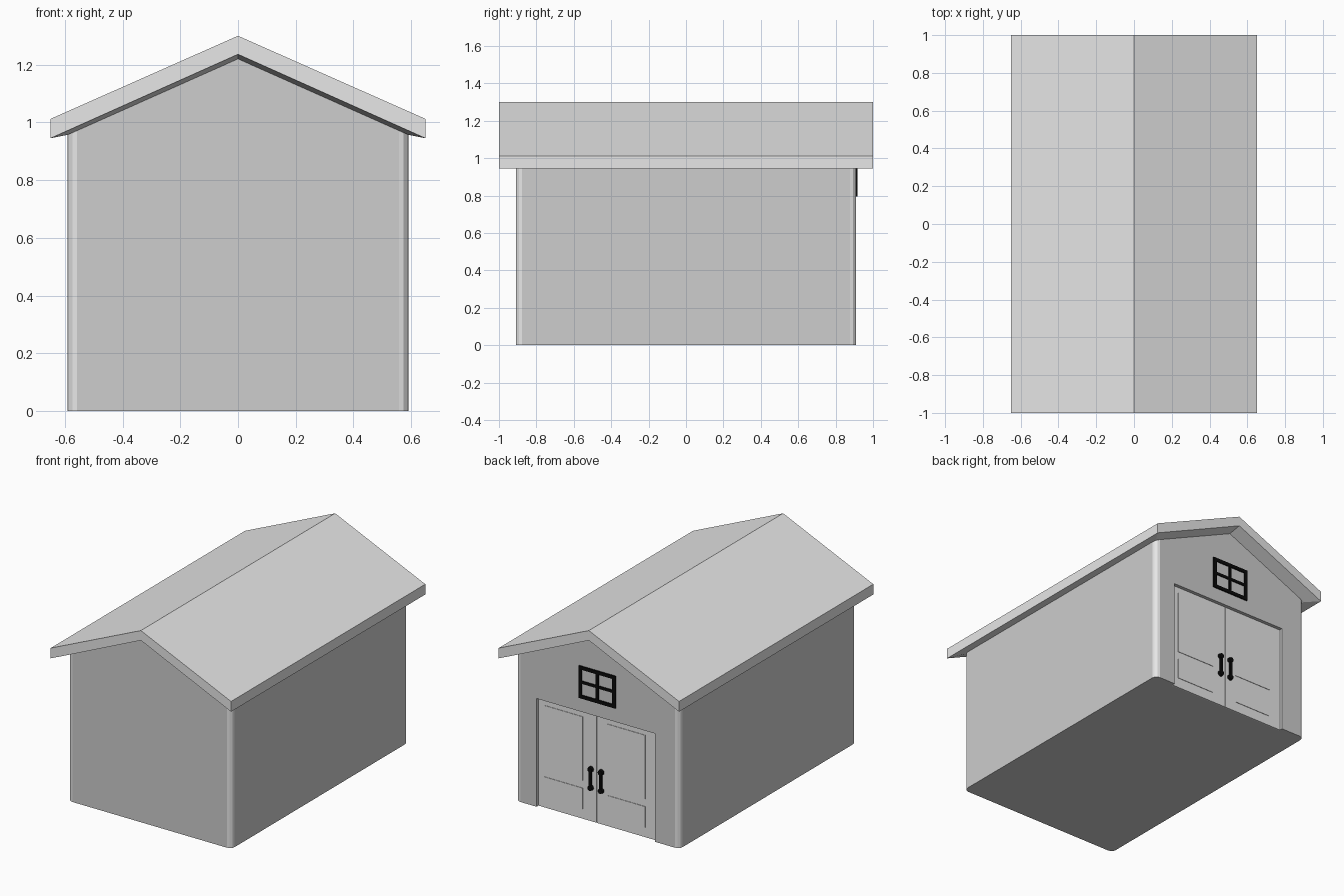
import bpy, bmesh, math
from mathutils import Vector

if "Cube" in bpy.data.objects:
    bpy.data.objects.remove(bpy.data.objects["Cube"])


def material(name, v):
    m = bpy.data.materials.new(name)
    m.diffuse_color = (v, v, v, 1)
    m.use_nodes = True
    m.node_tree.nodes["Principled BSDF"].inputs["Base Color"].default_value = m.diffuse_color
    return m


LIGHT = material("light_grey", 0.8)
WALL = material("wall_grey", 0.61)
BLACK = material("black", 0.003)


def finish(name, bm, *mats):
    bmesh.ops.recalc_face_normals(bm, faces=bm.faces)
    me = bpy.data.meshes.new(name)
    bm.to_mesh(me)
    bm.free()
    for m in mats:
        me.materials.append(m)
    ob = bpy.data.objects.new(name, me)
    bpy.context.collection.objects.link(ob)
    return ob


def add_box(bm, x0, x1, y0, y1, z0, z1):
    vs = bmesh.ops.create_cube(bm, size=1)["verts"]
    for v in vs:
        v.co = Vector(((x0, x1)[v.co.x > 0], (y0, y1)[v.co.y > 0], (z0, z1)[v.co.z > 0]))


def boxes(name, mat, *dims):
    bm = bmesh.new()
    for d in dims:
        add_box(bm, *d)
    return finish(name, bm, mat)


# Walls: gabled prism with rounded, light-coloured vertical corners
bm = bmesh.new()
outline = [(-.59, 0), (.59, 0), (.59, .959), (0, 1.222), (-.59, .959)]
face = bm.faces.new([bm.verts.new((x, -.91, z)) for x, z in outline])
ext = bmesh.ops.extrude_face_region(bm, geom=[face], use_keep_orig=True)
for v in ext["geom"]:
    if isinstance(v, bmesh.types.BMVert):
        v.co.y = .91
bm.normal_update()
corners = [e for e in bm.edges
           if abs(e.verts[0].co.z - e.verts[1].co.z) > .5
           and (e.verts[0].co - e.verts[1].co).xy.length < .001]
bmesh.ops.recalc_face_normals(bm, faces=bm.faces)
bmesh.ops.bevel(bm, geom=corners, offset=.033, segments=3, profile=.5, affect='EDGES')
bm.normal_update()
for f in bm.faces:
    n = f.normal
    if abs(n.z) < .1 and max(abs(n.x), abs(n.y)) < .99:
        f.material_index = 1
walls = finish("walls", bm, WALL, LIGHT)

# Doorway recess cut into the back wall
cutter = boxes("doorway_cutter", WALL, (-.415, .44, .88, 1.1, -.1, .705))
cutter.hide_render = True
mod = walls.modifiers.new("doorway", 'BOOLEAN')
mod.operation = 'DIFFERENCE'
mod.solver = 'EXACT'
mod.object = cutter
bpy.context.view_layer.objects.active = walls
bpy.ops.object.modifier_apply(modifier=mod.name)
bpy.data.objects.remove(cutter)

# Roof: thick gable slab whose soffit dips slightly to meet the walls
bm = bmesh.new()


def row(y, pts):
    return [bm.verts.new((x, y, z)) for x, z in pts]


top_pts = [(-.65, 1.012), (0, 1.3), (.65, 1.012)]
low_pts = [(-.65, .945), (0, 1.236), (.65, .945)]
in_pts = [(-.59, .957), (0, 1.22), (.59, .957)]
top = [row(y, top_pts) for y in (-1, 1)]
low = [row(y, low_pts) for y in (-1, 1)]
inn = [row(y, in_pts) for y in (-.91, .91)]
for i in (0, 1):
    bm.faces.new((top[0][i], top[0][i + 1], top[1][i + 1], top[1][i]))
    bm.faces.new((inn[0][i], inn[0][i + 1], inn[1][i + 1], inn[1][i]))
    for e in (0, 1):
        bm.faces.new((top[e][i], top[e][i + 1], low[e][i + 1], low[e][i]))
        bm.faces.new((low[e][i], low[e][i + 1], inn[e][i + 1], inn[e][i]))
for s in (0, 2):
    bm.faces.new((top[0][s], top[1][s], low[1][s], low[0][s]))
    bm.faces.new((low[0][s], low[1][s], inn[1][s], inn[0][s]))
finish("roof", bm, LIGHT)

# Double doors with raised panels
for side, x0, x1, p0, p1, hx in (("left", .021, .44, .12, .395, .06),
                                 ("right", -.415, .019, -.33, -.06, -.015)):
    boxes(side + "_door", LIGHT,
          (x0, x1, .875, .89, 0, .703),
          (p0, p1, .889, .893, .25, .665),
          (p0, p1, .889, .893, .065, .2))
    # Handle: upright rod with a round knob at each end
    bm = bmesh.new()
    add_box(bm, hx - .008, hx + .008, .892, .906, .22, .34)
    for z in (.22, .34):
        knob = bmesh.ops.create_cone(bm, cap_ends=True, segments=16,
                                     radius1=.019, radius2=.016, depth=.02)["verts"]
        for v in knob:
            x, y, h = v.co
            v.co = Vector((hx + x, .898 + h, z + y))
    finish(side + "_handle", bm, BLACK)

# Window frame with a cross of glazing bars
W, B, Z0, Z1, T = .133, .022, .795, 1.005, .918
zm = (Z0 + Z1) / 2
boxes("window_frame", BLACK,
      (-W, -W + B, .905, T, Z0, Z1), (W - B, W, .905, T, Z0, Z1),
      (-W + B, W - B, .905, T, Z0, Z0 + B), (-W + B, W - B, .905, T, Z1 - B, Z1),
      (-.009, .009, .905, T - .001, Z0 + B, Z1 - B),
      (-W + B, W - B, .905, T - .002, zm - .009, zm + .009))
